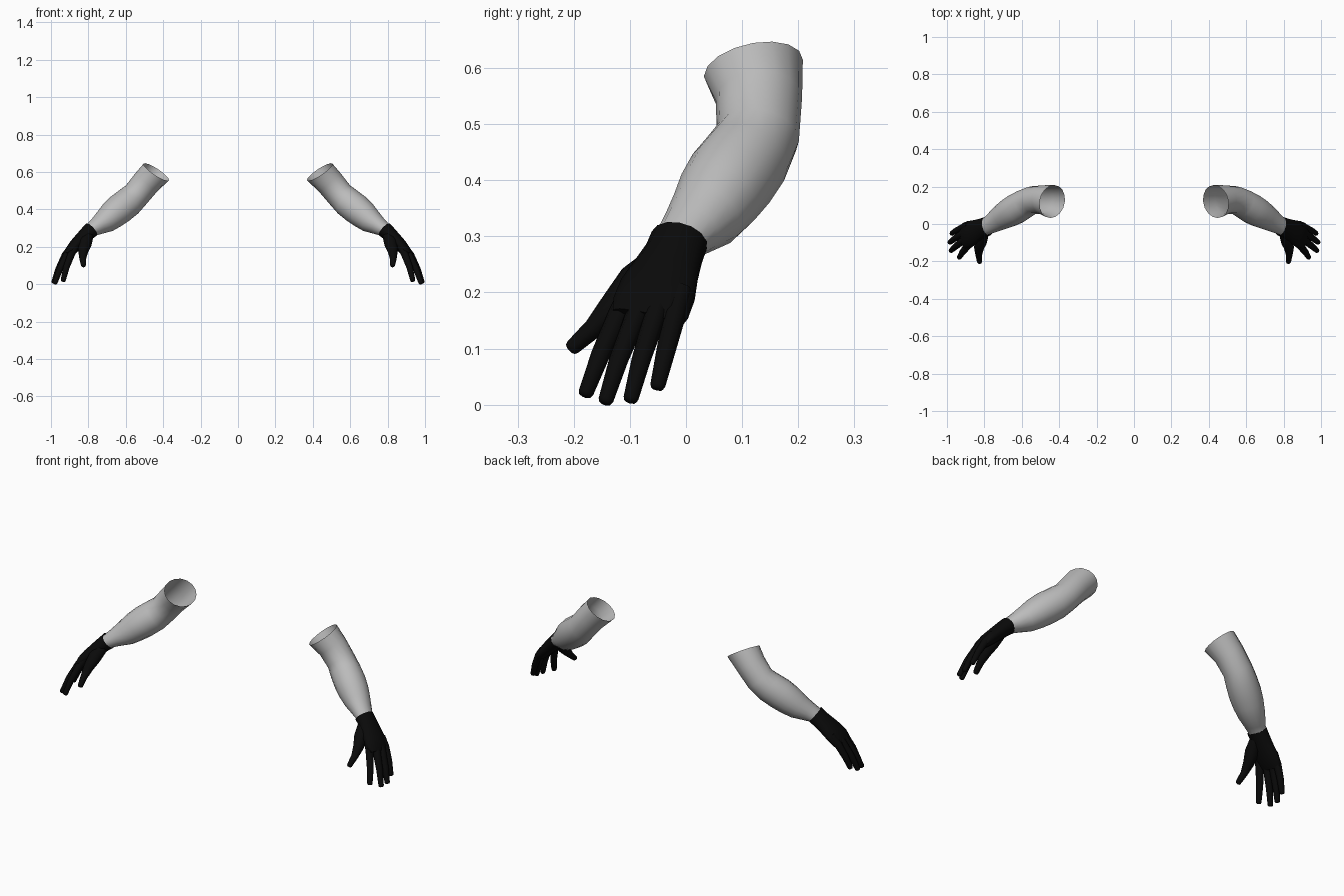
import bpy, bmesh, math
from mathutils import Vector

if "Cube" in bpy.data.objects:
    bpy.data.objects.remove(bpy.data.objects["Cube"])


def material(name, value):
    m = bpy.data.materials.new(name)
    m.diffuse_color = (value, value, value, 1)
    m.use_nodes = True
    m.node_tree.nodes["Principled BSDF"].inputs["Base Color"].default_value = m.diffuse_color
    return m


SKIN = material("light_grey", 0.50)
GLOVE = material("glove_black", 0.003)


def loft(bm, stations, sides, cap_start=False, cap_end=False, first_dir=None):
    """Skin elliptical rings along a path; station = x, y, z, thickness, width."""
    pts = [Vector(s[:3]) for s in stations]
    rings = []
    for i, s in enumerate(stations):
        d = pts[min(i + 1, len(pts) - 1)] - pts[max(i - 1, 0)]
        if i == 0 and first_dir:
            d = Vector(first_dir)
        d.normalize()
        u = Vector((-d.z, 0, d.x)).normalized()
        v = u.cross(d).normalized()
        ring = []
        for k in range(sides):
            a = 2 * math.pi * k / sides
            ring.append(bm.verts.new(pts[i] + u * s[3] * math.cos(a) + v * s[4] * math.sin(a)))
        rings.append(ring)
    for a, b in zip(rings, rings[1:]):
        for k in range(sides):
            n = (k + 1) % sides
            bm.faces.new((a[k], a[n], b[n], b[k]))
    if cap_start:
        bm.faces.new(rings[0][::-1])
    if cap_end:
        bm.faces.new(rings[-1])


def finish(bm, name, mat):
    """Turn the mesh into a smooth object mirrored to the other side."""
    bmesh.ops.recalc_face_normals(bm, faces=bm.faces)
    me = bpy.data.meshes.new(name)
    bm.to_mesh(me)
    bm.free()
    me.materials.append(mat)
    ob = bpy.data.objects.new(name, me)
    bpy.context.collection.objects.link(ob)
    bpy.context.view_layer.objects.active = ob
    ob.select_set(True)
    bpy.ops.object.shade_smooth_by_angle(angle=math.radians(50))
    ob.select_set(False)
    mirror = ob.modifiers.new("both_sides", "MIRROR")
    mirror.use_mirror_merge = False
    return ob


# Bare arm: open sleeve from upper arm, past the elbow, to the wrist
bm = bmesh.new()
loft(bm, [
    (.437, .120, .600, .081, .090),
    (.490, .130, .545, .076, .077),
    (.545, .128, .478, .074, .074),
    (.585, .108, .440, .080, .078),
    (.632, .080, .403, .081, .081),
    (.672, .057, .370, .076, .077),
    (.710, .035, .338, .066, .068),
    (.750, .010, .313, .050, .056),
    (.785, -.012, .290, .038, .046),
    (.800, -.018, .276, .036, .045),
], 16, first_dir=(.55, .20, -.83))
finish(bm, "arm", SKIN)

# Glove palm with an open cuff
bm = bmesh.new()
loft(bm, [
    (.783, -.012, .293, .043, .052),
    (.808, -.021, .270, .040, .053),
    (.838, -.035, .240, .037, .060),
    (.872, -.050, .205, .034, .070),
    (.902, -.063, .172, .027, .071),
    (.916, -.070, .153, .018, .064),
], 14, cap_end=True)
finish(bm, "glove_palm", GLOVE)


# Glove fingers: knuckle, middle joint and tip, with a rounded end
def digit(name, points, radii):
    p = [Vector(q) for q in points]
    end = (p[-1] - p[-2]).normalized()
    st = [(*q, r, r) for q, r in zip(p, radii)]
    r = radii[-1]
    st[-1] = (*(p[-1] - end * r * .6), r, r)
    st.append((*(p[-1] - end * r * .15), r * .8, r * .8))
    st.append((*p[-1], r * .42, r * .42))
    bm = bmesh.new()
    loft(bm, st, 8, cap_start=True, cap_end=True)
    finish(bm, name, GLOVE)


FINGERS = {
    "index_finger": [(.868, -.098, .205), (.892, -.120, .160), (.918, -.152, .090), (.936, -.181, .014)],
    "middle_finger": [(.885, -.070, .200), (.915, -.090, .155), (.953, -.120, .080), (.981, -.145, .001)],
    "ring_finger": [(.890, -.040, .200), (.923, -.056, .155), (.960, -.080, .080), (.987, -.100, .004)],
    "little_finger": [(.885, -.008, .205), (.918, -.020, .160), (.951, -.036, .095), (.976, -.052, .027)],
}
for name, pts in FINGERS.items():
    digit(name, pts, (.020, .020, .017, .0135))
digit("thumb", [(.802, -.040, .262), (.818, -.088, .218), (.828, -.128, .175),
                (.830, -.165, .136), (.825, -.208, .097)], (.030, .036, .027, .018, .014))
